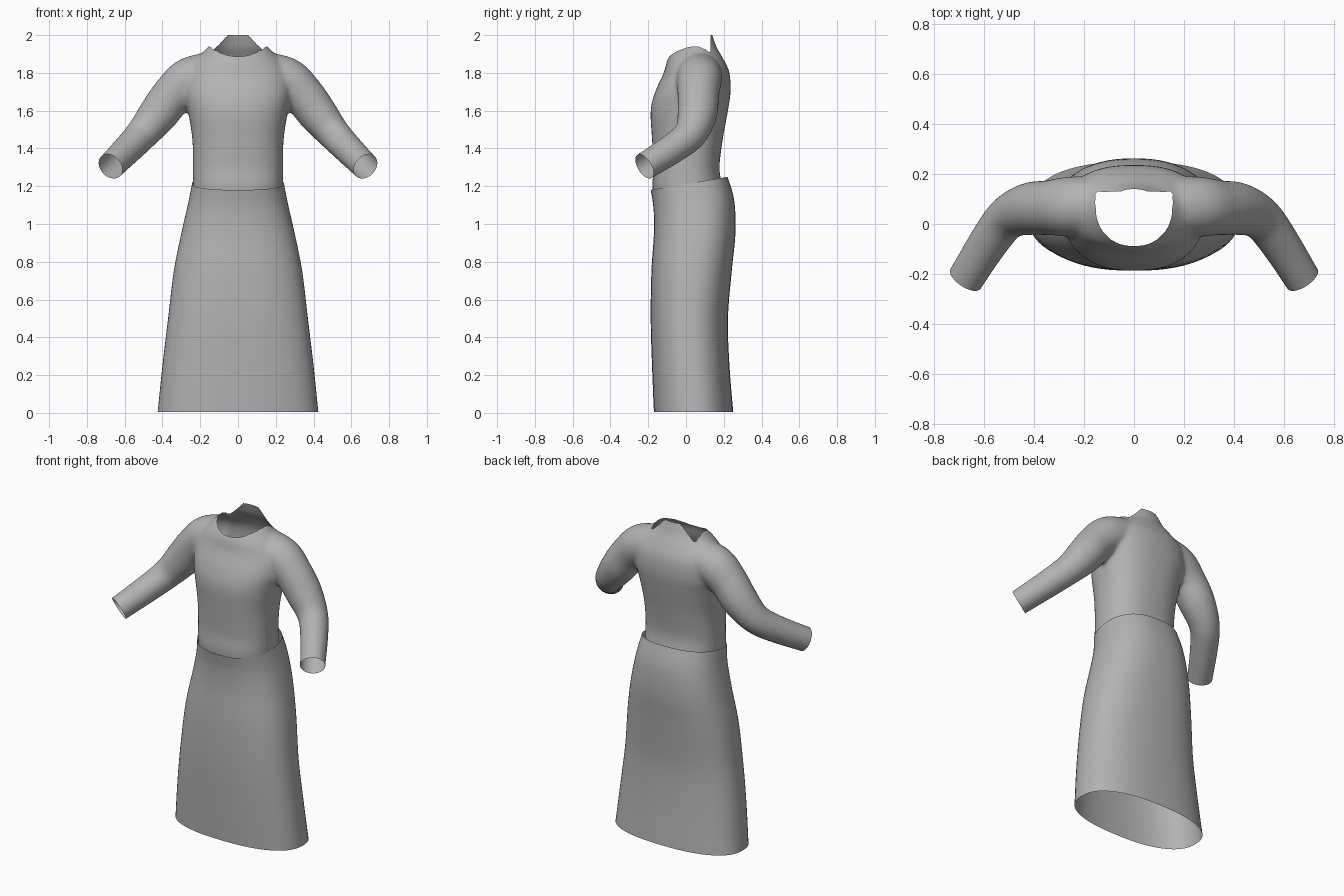
import bpy, bmesh, math
from mathutils import Vector

cube = bpy.data.objects.get("Cube")
if cube:
    bpy.data.objects.remove(cube, do_unlink=True)

cloth = bpy.data.materials.new("grey_cloth")
cloth.use_nodes = True
GREY = (0.45, 0.45, 0.45, 1)
cloth.diffuse_color = GREY
bsdf = cloth.node_tree.nodes["Principled BSDF"]
bsdf.inputs["Base Color"].default_value = GREY
bsdf.inputs["Roughness"].default_value = 0.8

SIDES = 64


def spline(rows, steps=5):
    """Smooth a short table of values with a Catmull-Rom curve."""
    out = []
    for i in range(len(rows) - 1):
        a, b, c, d = (Vector(rows[max(0, min(j, len(rows) - 1))]) for j in range(i - 1, i + 3))
        for s in range(steps):
            t = s / steps
            out.append(0.5 * (2 * b + (c - a) * t + (2 * a - 5 * b + 4 * c - d) * t * t
                              + (3 * b - a - 3 * c + d) * t ** 3))
    out.append(Vector(rows[-1]))
    return out


def body_ring(z, half, front, back, power, tilt=0.0):
    """Rounded-box outline around the body at one height."""
    ring = []
    for k in range(SIDES):
        a = 2 * math.pi * k / SIDES
        c, s = math.cos(a), math.sin(a)
        x = half * math.copysign(abs(c) ** (2 / power), c)
        y = (front + back) / 2 + (back - front) / 2 * math.copysign(abs(s) ** (2 / power), s)
        ring.append(Vector((x, y, z + tilt * y)))
    return ring


def sleeve_rings(rows):
    """Round sections set square to the arm path."""
    pts = spline(rows)
    rings = []
    for i, p in enumerate(pts):
        along = (pts[min(i + 1, len(pts) - 1)] - pts[max(i - 1, 0)]).xyz
        turn = along.to_track_quat('Z', 'Y')
        rings.append([p.xyz + turn @ Vector((p.w * math.cos(a), p.w * math.sin(a), 0))
                      for a in (2 * math.pi * k / SIDES for k in range(SIDES))])
    return rings


def loft(bm, rings, capped=False, flip=1):
    loops = [[bm.verts.new((p.x * flip, p.y, p.z)) for p in ring] for ring in rings]
    for low, high in zip(loops, loops[1:]):
        for k in range(SIDES):
            n = (k + 1) % SIDES
            bm.faces.new((low[k], low[n], high[n], high[k]))
    if capped:
        bm.faces.new(loops[0])
        bm.faces.new(loops[-1])
    bmesh.ops.recalc_face_normals(bm, faces=bm.faces)


def make_object(name, bm):
    mesh = bpy.data.meshes.new(name)
    bm.to_mesh(mesh)
    bm.free()
    mesh.materials.append(cloth)
    obj = bpy.data.objects.new(name, mesh)
    bpy.context.collection.objects.link(obj)
    return obj


# Skirt: open flared tube, higher at the back of the waist
skirt_rows = [  # height, half width, front, back, roundness, tilt
    (0.005, 0.425, -0.17, 0.25, 2.4, 0),
    (0.25, 0.40, -0.18, 0.23, 2.4, 0),
    (0.5, 0.37, -0.187, 0.222, 2.4, 0),
    (0.75, 0.34, -0.183, 0.242, 2.4, 0),
    (0.95, 0.30, -0.17, 0.262, 2.4, 0.02),
    (1.1, 0.265, -0.172, 0.255, 2.4, 0.1),
    (1.212, 0.243, -0.187, 0.22, 2.4, 0.17),
]
bm = bmesh.new()
loft(bm, [body_ring(*r) for r in spline(skirt_rows)])
skirt = make_object("skirt", bm)

# Bodice: closed torso and sleeve volumes, fused into one skin
torso_rows = [  # height, half width, front, back, roundness
    (1.08, 0.235, -0.165, 0.19, 2.4),
    (1.2, 0.238, -0.178, 0.19, 2.4),
    (1.3, 0.238, -0.172, 0.177, 2.4),
    (1.45, 0.242, -0.18, 0.195, 2.4),
    (1.6, 0.265, -0.187, 0.222, 2.4),
    (1.7, 0.285, -0.163, 0.236, 2.4),
    (1.8, 0.275, -0.118, 0.23, 2.3),
    (1.87, 0.225, -0.098, 0.2, 2.2),
    (1.93, 0.165, -0.06, 0.165, 2),
    (1.97, 0.13, -0.02, 0.15, 2),
    (2.0, 0.107, 0.0, 0.14, 2),
    (2.06, 0.06, 0.03, 0.13, 2),
]
arm_rows = [  # centre of the arm, radius
    (0.10, 0.075, 1.80, 0.115),
    (0.25, 0.07, 1.765, 0.12),
    (0.34, 0.065, 1.69, 0.11),
    (0.42, 0.06, 1.585, 0.105),
    (0.505, 0.025, 1.48, 0.088),
    (0.58, -0.07, 1.40, 0.08),
    (0.675, -0.22, 1.305, 0.073),
    (0.72, -0.29, 1.262, 0.073),
]
bm = bmesh.new()
loft(bm, [body_ring(*r) for r in spline(torso_rows)], capped=True)
for side in (1, -1):
    loft(bm, sleeve_rings(arm_rows), capped=True, flip=side)
bodice = make_object("bodice", bm)
fuse = bodice.modifiers.new("fuse", 'REMESH')
fuse.mode = 'VOXEL'
fuse.voxel_size = 0.012
soften = bodice.modifiers.new("soften", 'SMOOTH')
soften.factor = 0.5
soften.iterations = 8
bpy.context.view_layer.update()
fused = bpy.data.meshes.new_from_object(bodice.evaluated_get(bpy.context.evaluated_depsgraph_get()))
bodice.modifiers.clear()

# Open the cuffs, the waist and the top of the collar
bm = bmesh.new()
bm.from_mesh(fused)
cuts = [((s * 0.675, -0.22, 1.305), (s * 0.1, -0.15, -0.09)) for s in (1, -1)]
cuts += [((0, 0, 1.15), (0, 0, -1)), ((0, 0, 2.0), (0, 0, 1))]
for point, normal in cuts:
    bmesh.ops.bisect_plane(bm, geom=bm.verts[:] + bm.edges[:] + bm.faces[:], plane_co=point,
                           plane_no=Vector(normal).normalized(), clear_outer=True)


# Neckline: round at the front, straight across the raised back
def in_neck(p):
    return (p.z > 1.8 and p.y < 0.13
            and (p.x / 0.155) ** 2 + (min(p.y - 0.06, 0) / 0.15) ** 2 < 1)


bmesh.ops.delete(bm, geom=[f for f in bm.faces if in_neck(f.calc_center_median())], context='FACES')
rim = [v for v in bm.verts if v.is_boundary and 1.8 < v.co.z < 1.985]
for _ in range(3):
    moved = {}
    for v in rim:
        near = [e.other_vert(v).co for e in v.link_edges if e.is_boundary]
        moved[v] = v.co * 0.5 + sum(near, Vector()) / len(near) * 0.5
    for v, co in moved.items():
        v.co = co
bm.to_mesh(bodice.data)
bm.free()
bpy.data.meshes.remove(fused)

# Smooth cloth shading
for obj in (skirt, bodice):
    for poly in obj.data.polygons:
        poly.use_smooth = True
        poly.material_index = 0
